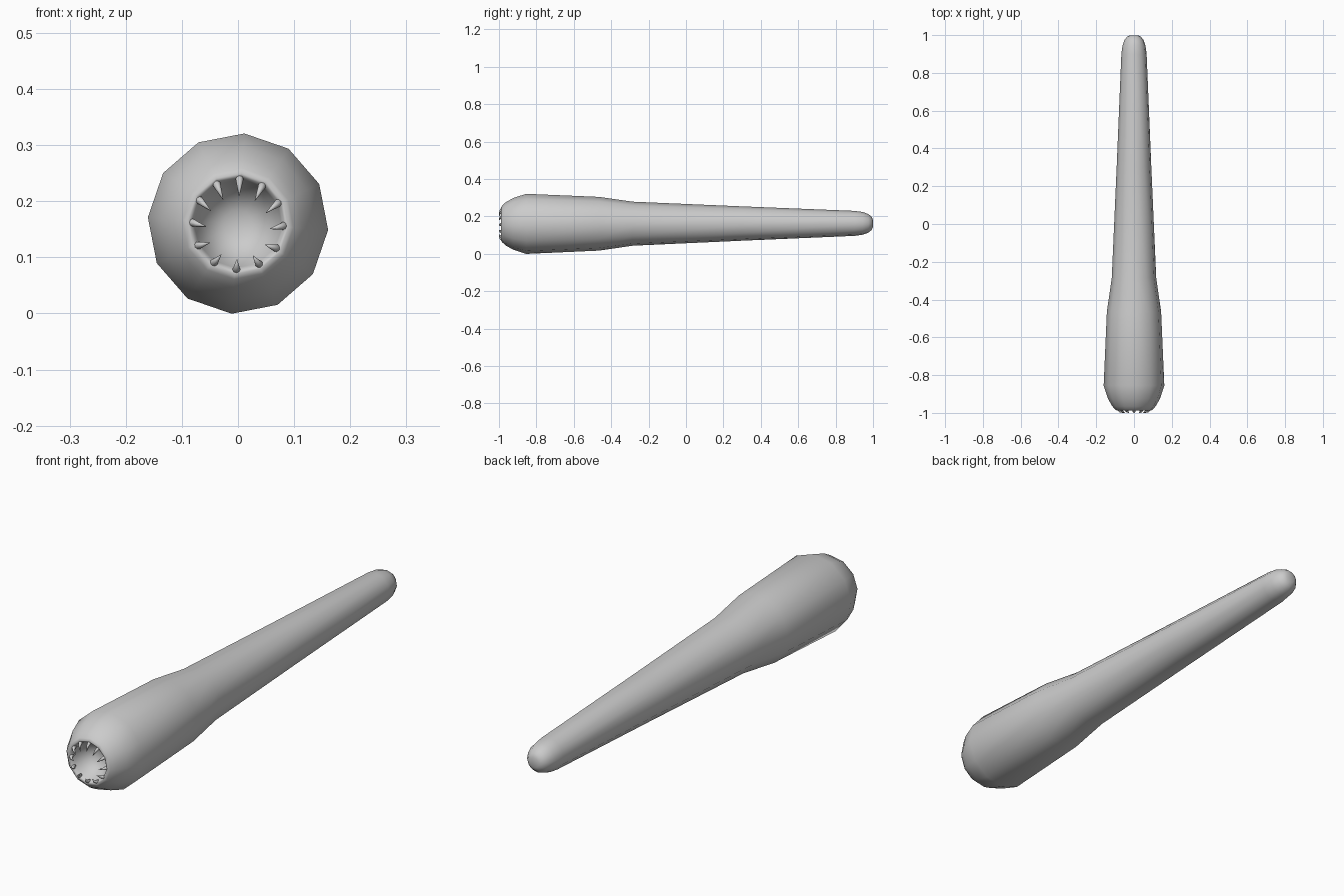
import bpy, bmesh, math
from mathutils import Vector

if "Cube" in bpy.data.objects:
    bpy.data.objects.remove(bpy.data.objects["Cube"])

SIDES = 12
PHASE = math.radians(-4)
CZ = 0.16

grey = bpy.data.materials.new("plain grey")
grey.diffuse_color = (0.6, 0.6, 0.6, 1)
grey.use_nodes = True
grey.node_tree.nodes["Principled BSDF"].inputs["Base Color"].default_value = grey.diffuse_color


def tube(name, rings, cap_start=True, cap_end=True):
    """Skin a list of closed rings of points into one smooth surface."""
    bm = bmesh.new()
    loops = [[bm.verts.new(p) for p in ring] for ring in rings]
    n = len(loops[0])
    for a, b in zip(loops, loops[1:]):
        for i in range(n):
            j = (i + 1) % n
            bm.faces.new((a[i], a[j], b[j], b[i]))
    for loop, cap, centre in ((loops[0], cap_start, rings[0]), (loops[-1], cap_end, rings[-1])):
        if cap:
            mid = bm.verts.new(sum((Vector(p) for p in centre), Vector()) / n)
            for i in range(n):
                bm.faces.new((loop[i], loop[(i + 1) % n], mid))
    bmesh.ops.recalc_face_normals(bm, faces=bm.faces)
    for f in bm.faces:
        f.smooth = True
    mesh = bpy.data.meshes.new(name)
    bm.to_mesh(mesh)
    bm.free()
    mesh.materials.append(grey)
    obj = bpy.data.objects.new(name, mesh)
    bpy.context.collection.objects.link(obj)
    return obj


def body_ring(y, r):
    cz = CZ + 0.003 * (y + 1) / 2
    return [(r * math.cos(PHASE + math.tau * i / SIDES), y,
             cz + r * math.sin(PHASE + math.tau * i / SIDES)) for i in range(SIDES)]


# Worm body: throat bowl, rounded lip, swollen head, tapering tail
profile = [(-0.905, 0.025), (-0.92, 0.05), (-0.945, 0.069), (-0.972, 0.079),
           (-0.985, 0.084), (-0.988, 0.09), (-0.982, 0.099), (-0.965, 0.115),
           (-0.925, 0.138), (-0.855, 0.161), (-0.465, 0.144), (-0.285, 0.118),
           (0.3, 0.092), (0.9, 0.067), (0.945, 0.061), (0.975, 0.05),
           (0.992, 0.036), (0.999, 0.02)]
tube("body", [body_ring(y, r) for y, r in profile])

# Ring of small curved teeth leaning inward over the mouth
for k in range(SIDES):
    a = PHASE + math.radians(2) + math.tau * k / SIDES
    radial = Vector((math.cos(a), 0, math.sin(a)))
    side = Vector((-math.sin(a), 0, math.cos(a)))
    mouth = Vector((0, 0, CZ - 0.001))
    path = [mouth + radial * 0.084 + Vector((0, -0.970, 0)),
            mouth + radial * 0.080 + Vector((0, -0.985, 0)),
            mouth + radial * 0.073 + Vector((0, -0.993, -0.002)),
            mouth + radial * 0.057 + Vector((0, -0.9995, -0.006))]
    widths = [0.0075, 0.007, 0.005, 0.0006]
    rings = []
    for i, (p, w) in enumerate(zip(path, widths)):
        along = (path[min(i + 1, 3)] - path[max(i - 1, 0)]).normalized()
        up = along.cross(side).normalized()
        rings.append([p + w * (side * math.cos(t) + up * math.sin(t))
                      for t in (math.tau * s / 8 for s in range(8))])
    tube(f"tooth_{k + 1}", rings)
